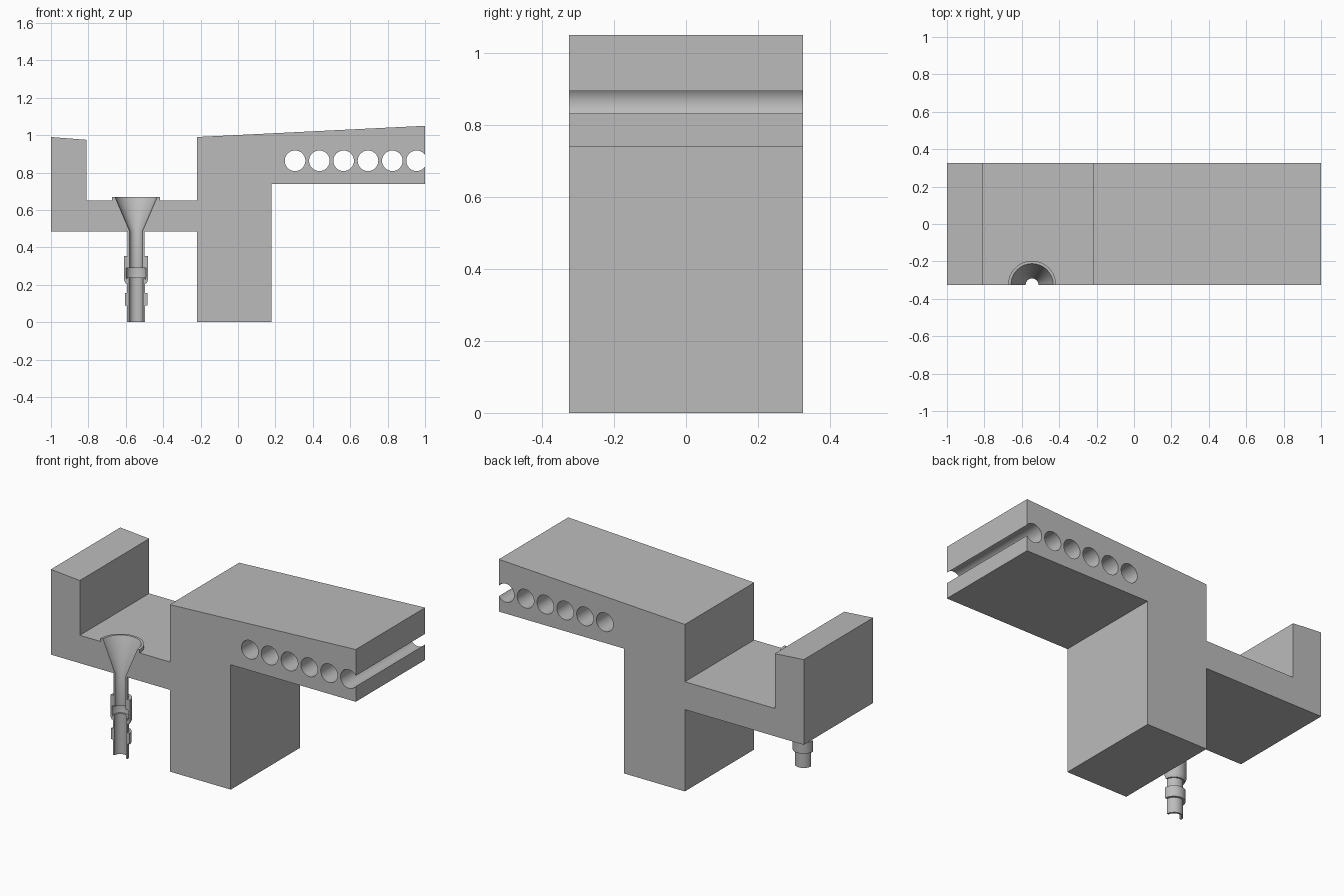
import bpy, bmesh, math

if "Cube" in bpy.data.objects:
    bpy.data.objects.remove(bpy.data.objects["Cube"])

HALF_Y = 0.325          # half depth of the block
CX = -0.545             # drain axis in x
FRONT = -HALF_Y         # drain is sectioned on the front face

concrete = bpy.data.materials.new("concrete grey")
concrete.diffuse_color = (0.5, 0.5, 0.5, 1)
concrete.use_nodes = True
concrete.node_tree.nodes["Principled BSDF"].inputs["Base Color"].default_value = concrete.diffuse_color


def make_object(name, bm):
    bmesh.ops.recalc_face_normals(bm, faces=bm.faces)
    mesh = bpy.data.meshes.new(name)
    bm.to_mesh(mesh)
    bm.free()
    mesh.materials.append(concrete)
    ob = bpy.data.objects.new(name, mesh)
    bpy.context.collection.objects.link(ob)
    return ob


def extrude_profile(name, pts):
    """Extrude an x-z outline through the full depth."""
    bm = bmesh.new()
    face = bm.faces.new([bm.verts.new((x, -HALF_Y, z)) for x, z in pts])
    geo = bmesh.ops.extrude_face_region(bm, geom=[face])["geom"]
    bmesh.ops.translate(bm, vec=(0, 2 * HALF_Y, 0),
                        verts=[v for v in geo if isinstance(v, bmesh.types.BMVert)])
    return make_object(name, bm)


def revolve(name, profile, full=False, steps=24):
    """Turn a closed r-z outline around the drain axis, by half or full circle."""
    bm = bmesh.new()
    count = 2 * steps if full else steps + 1
    rings = []
    for i in range(count):
        a = math.pi * i / steps
        rings.append([bm.verts.new((CX + r * math.cos(a), FRONT + r * math.sin(a), z))
                      for r, z in profile])
    n = len(profile)
    for i in range(count if full else steps):
        a, b = rings[i], rings[(i + 1) % count]
        for j in range(n):
            k = (j + 1) % n
            bm.faces.new((a[j], a[k], b[k], b[j]))
    if not full:
        bm.faces.new(rings[0])
        bm.faces.new(rings[-1])
    bmesh.ops.remove_doubles(bm, verts=bm.verts, dist=1e-5)
    return make_object(name, bm)


def cut(target, cutter):
    mod = target.modifiers.new("cut", "BOOLEAN")
    mod.operation = "DIFFERENCE"
    mod.solver = "EXACT"
    mod.object = cutter
    bpy.context.view_layer.objects.active = target
    bpy.ops.object.modifier_apply(modifier=mod.name)
    bpy.data.objects.remove(cutter)


def smooth(ob):
    bpy.ops.object.select_all(action="DESELECT")
    ob.select_set(True)
    bpy.context.view_layer.objects.active = ob
    bpy.ops.object.shade_smooth_by_angle(angle=math.radians(30))


# Concrete section: kerb, channel, wall and sloping floor slab
block = extrude_profile("concrete_section", [
    (-1, 0.485), (-0.22, 0.485), (-0.22, 0), (0.18, 0), (0.18, 0.74), (1, 0.74),
    (1, 1.05), (-0.22, 0.99), (-0.22, 0.65), (-0.81, 0.65), (-0.81, 0.975), (-1, 0.99)])

# Hollow cores through the slab; the last one breaks out of the end
for i in range(6):
    bm = bmesh.new()
    bmesh.ops.create_cone(bm, cap_ends=True, segments=48, radius1=0.055,
                          radius2=0.055, depth=1)
    core = make_object("core_cutter", bm)
    core.rotation_euler.x = math.pi / 2
    core.location = (0.305 + 0.13 * i, 0, 0.863)
    bpy.context.view_layer.update()
    cut(block, core)

# Conical seat for the drain funnel
slope = (0.116 - 0.045) / (0.65 - 0.485)
seat = [(0.045 - slope * 0.02, 0.465), (0.116 + slope * 0.03, 0.68)]
cut(block, revolve("seat_cutter", [(0, 0.465)] + seat + [(0, 0.68)], full=True))
smooth(block)

# Sectioned drain: outlines given as (radius, height)
parts = {
    "drain_funnel": [(0.128, 0.67), (0.128, 0.65), (0.116, 0.65), (0.045, 0.485),
                     (0.045, 0.29), (0.034, 0.29), (0.034, 0.485), (0.113, 0.67)],
    "pipe_socket": [(0.064, 0.353), (0.064, 0.225), (0.056, 0.208), (0.048, 0.208),
                    (0.048, 0.225), (0.053, 0.24), (0.053, 0.29), (0.045, 0.29),
                    (0.045, 0.353)],
    "lower_pipe": [(0.048, 0.24), (0.048, 0), (0.037, 0), (0.037, 0.24)],
    "lower_collar": [(0.06, 0.155), (0.06, 0.09), (0.048, 0.09), (0.048, 0.155)],
}
for name, outline in parts.items():
    smooth(revolve(name, outline))
